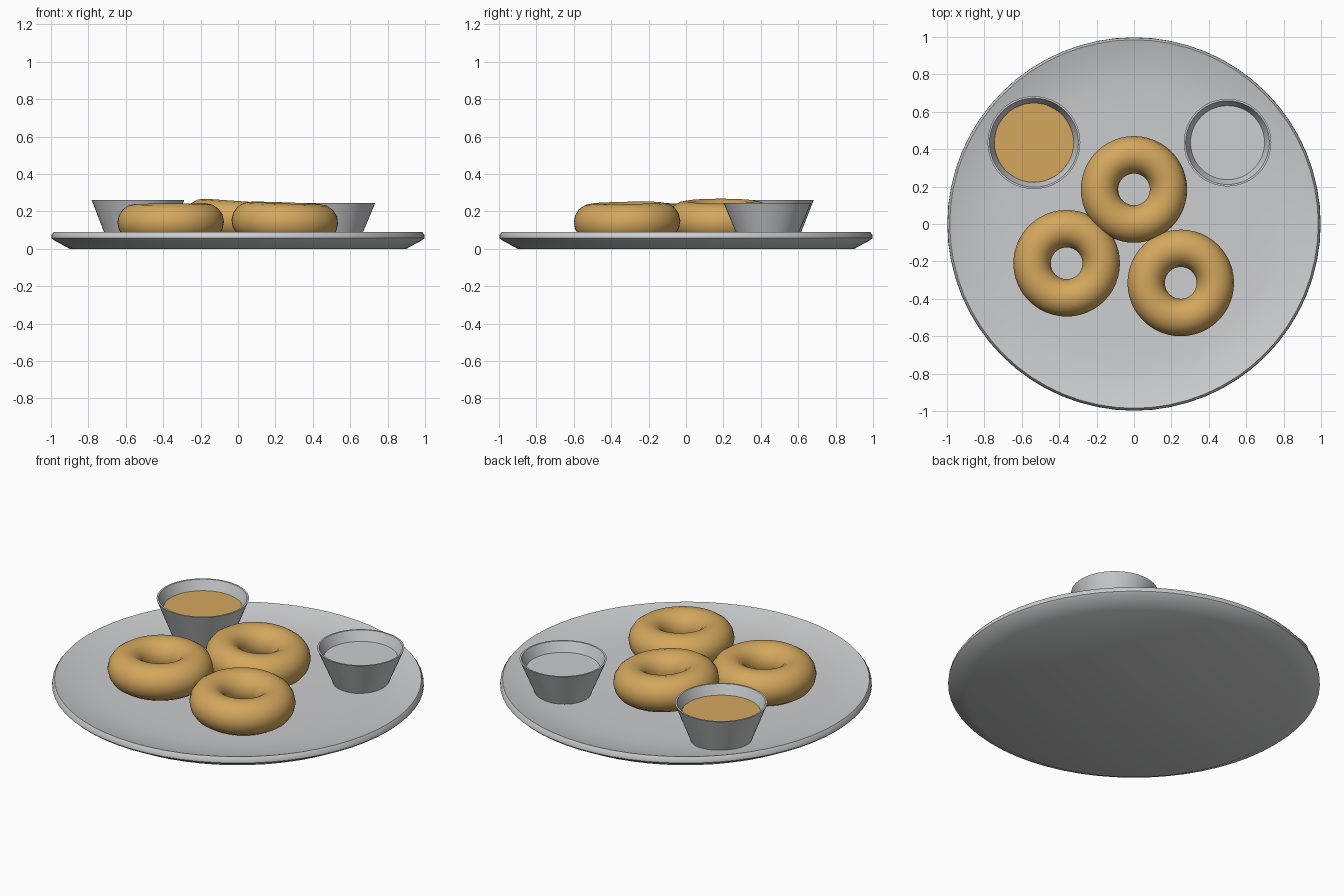
import bpy, math
from mathutils import Euler

if "Cube" in bpy.data.objects:
    bpy.data.objects.remove(bpy.data.objects["Cube"])


def material(name, rgb):
    m = bpy.data.materials.new(name)
    m.diffuse_color = (*rgb, 1)
    m.use_nodes = True
    m.node_tree.nodes["Principled BSDF"].inputs["Base Color"].default_value = m.diffuse_color
    return m


grey = material("light_grey", (0.60, 0.61, 0.62))
tan = material("golden_dough", (0.66, 0.39, 0.11))


def lathe(name, profile, loc, mat, seg=48, angle=30):
    """Revolve (radius, z) points about z; radius 0 becomes a pole."""
    verts, rings, faces = [], [], []
    for r, z in profile:
        n = 1 if r == 0 else seg
        rings.append(list(range(len(verts), len(verts) + n)))
        for i in range(n):
            a = 2 * math.pi * i / seg
            verts.append((r * math.cos(a), r * math.sin(a), z))
    for A, B in zip(rings, rings[1:]):
        for i in range(seg):
            j = (i + 1) % seg
            if len(A) == 1:
                faces.append((A[0], B[j], B[i]))
            elif len(B) == 1:
                faces.append((A[i], A[j], B[0]))
            else:
                faces.append((A[i], A[j], B[j], B[i]))
    me = bpy.data.meshes.new(name)
    me.from_pydata(verts, [], faces)
    me.materials.append(mat)
    ob = bpy.data.objects.new(name, me)
    ob.location = loc
    bpy.context.collection.objects.link(ob)
    smooth(ob, angle)
    return ob


def smooth(ob, angle):
    bpy.ops.object.select_all(action='DESELECT')
    ob.select_set(True)
    bpy.context.view_layer.objects.active = ob
    bpy.ops.object.shade_smooth_by_angle(angle=math.radians(angle))


# Shallow dished plate
lathe("plate", [(0, 0), (0.90, 0), (0.985, 0.046), (0.998, 0.058), (0.996, 0.075),
                (0.985, 0.09), (0.88, 0.06), (0.75, 0.046), (0.6, 0.04), (0, 0.038)],
      (0, 0, 0), grey, 64)

# Ring doughnuts: x, y, centre height, tilt about x and y in degrees
for i, (x, y, z, tx, ty) in enumerate([(0, 0.185, 0.155, 0, 4),
                                       (-0.36, -0.21, 0.142, 0, -0.6),
                                       (0.25, -0.315, 0.145, 1, 2)]):
    bpy.ops.mesh.primitive_torus_add(
        major_segments=48, minor_segments=16, major_radius=0.185, minor_radius=0.1,
        location=(x, y, z), rotation=Euler((math.radians(tx), math.radians(ty), 0)))
    ob = bpy.context.object
    ob.name = f"doughnut_{i + 1}"
    ob.data.materials.append(tan)
    smooth(ob, 60)

# Tapered dip cups with a filling disc
for name, x, y, rt, zt, fill in (("sauce", -0.535, 0.435, 0.248, 0.262, tan),
                                 ("cream", 0.50, 0.435, 0.234, 0.245, grey)):
    zb, rb, zf = 0.042, rt - 0.085, zt - 0.056
    lathe(name + "_cup", [(0, zb), (rb, zb), (rt, zt), (rt - 0.01, zt),
                          (rb - 0.008, zb + 0.012), (0, zb + 0.012)], (x, y, 0), grey)
    lathe(name + "_filling", [(0, zf - 0.02), (rt - 0.046, zf - 0.02),
                              (rt - 0.036, zf), (0, zf)], (x, y, 0), fill)
